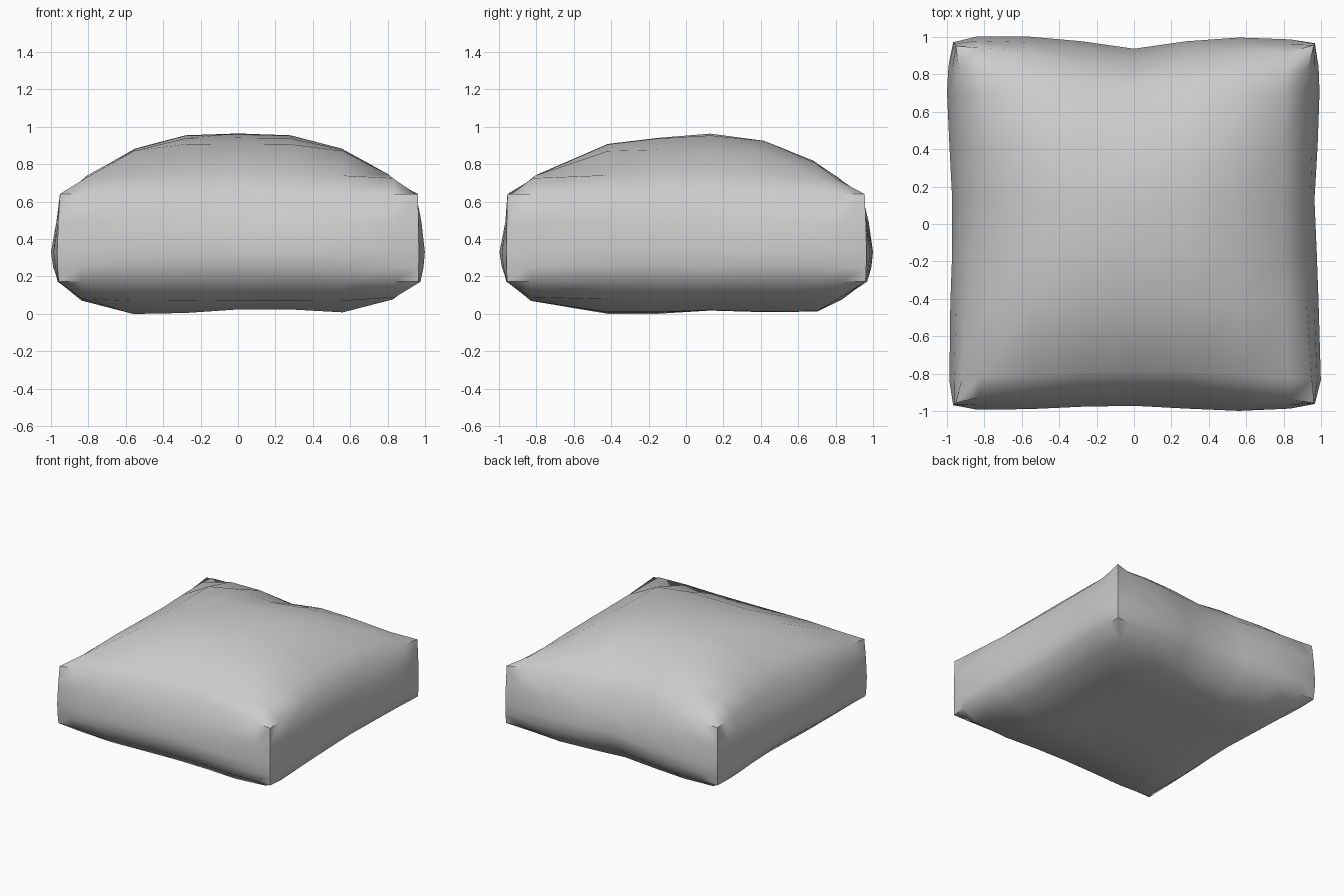
import bpy, bmesh

if "Cube" in bpy.data.objects:
    bpy.data.objects.remove(bpy.data.objects["Cube"])

# Grid stations across the cushion
XS = [-.95, -.83, -.56, -.28, 0, .28, .56, .83, .96]
YS = [-.955, -.83, -.42, -.15, .13, .42, .70, .83, .95]

# Crown and belly profiles (0 at the seam, 1 at the fullest point)
TOP_X = [0, .33, .75, .97, 1, .97, .75, .33, 0]
TOP_Y = [0, .33, .83, .93, 1, .89, .56, .30, 0]
BOT_X = [0, .60, 1, .97, .86, .86, .95, .55, 0]
BOT_Y = [0, .60, 1, 1, .90, .95, .93, .55, 0]

# Outline of each wall at the top seam and at its fullest height
SEAM = dict(
    front=[-.955, -.925, -.915, -.89, -.88, -.88, -.915, -.935, -.955],
    back=[.95, .94, .92, .87, .82, .88, .915, .915, .955],
    left=[-.95, -.92, -.90, -.88, -.865, -.89, -.92, -.935, -.95],
    right=[.96, .95, .92, .91, .905, .905, .91, .93, .96])
BULGE = dict(
    front=[-.967, -.99, -.988, -.975, -.97, -.985, -.997, -.985, -.96],
    back=[.97, 1, 1, .975, .935, .975, .995, .985, .965],
    left=[-.965, -.985, -.98, -.97, -.97, -.985, -.998, -.99, -.965],
    right=[.965, .997, .985, .975, .963, .98, .99, .985, .965])

# Wall layers: height, share of bulge outline
LAYERS = [(.172, .5), (.25, .85), (.33, 1), (.49, .62), (.64, 0)]


def outline(side, i, k):
    return SEAM[side][i] * (1 - k) + BULGE[side][i] * k


def plan(i, j, k):
    """Plan position: outline insets fade away towards the middle."""
    x, y = XS[i], YS[j]
    sx, ex = ('left', XS[0]) if x < 0 else ('right', XS[8])
    sy, ey = ('front', YS[0]) if y < 0 else ('back', YS[8])
    x += (outline(sx, j, k) - ex) * (x / ex) ** 4
    y += (outline(sy, i, k) - ey) * (y / ey) ** 4
    return x, y


def fullness(a, b):
    return .7 * min(a, b) + .3 * a * b


def top(i, j):
    z = .64 + .323 * fullness(TOP_X[i], TOP_Y[j])
    if i == 4 and j in (5, 6):      # small tuck towards the back
        z -= .03
    return (*plan(i, j, 0), z)


def bottom(i, j):
    return (*plan(i, j, .5), .172 - .172 * fullness(BOT_X[i], BOT_Y[j]))


def wall(at):
    def point(i, n):
        z, k = LAYERS[n]
        return (*plan(*at(i), k), z)
    return point


bm = bmesh.new()


def panel(point, cols, rows):
    v = [[bm.verts.new(point(i, j)) for j in range(rows)] for i in range(cols)]
    for i in range(cols - 1):
        for j in range(rows - 1):
            bm.faces.new((v[i][j], v[i + 1][j], v[i + 1][j + 1], v[i][j + 1]))


# Top and bottom panels, then the four side panels
panel(top, 9, 9)
panel(bottom, 9, 9)
for at in (lambda i: (i, 0), lambda i: (i, 8), lambda i: (0, i), lambda i: (8, i)):
    panel(wall(at), 9, len(LAYERS))

bmesh.ops.remove_doubles(bm, verts=bm.verts[:], dist=.0005)
bmesh.ops.recalc_face_normals(bm, faces=bm.faces[:])
low = min(v.co.z for v in bm.verts)
for v in bm.verts:
    v.co.z -= low

mesh = bpy.data.meshes.new("cushion")
bm.to_mesh(mesh)
bm.free()
cushion = bpy.data.objects.new("cushion", mesh)
bpy.context.collection.objects.link(cushion)
bpy.context.view_layer.objects.active = cushion
cushion.select_set(True)
bpy.ops.object.shade_smooth_by_angle(angle=.9)
